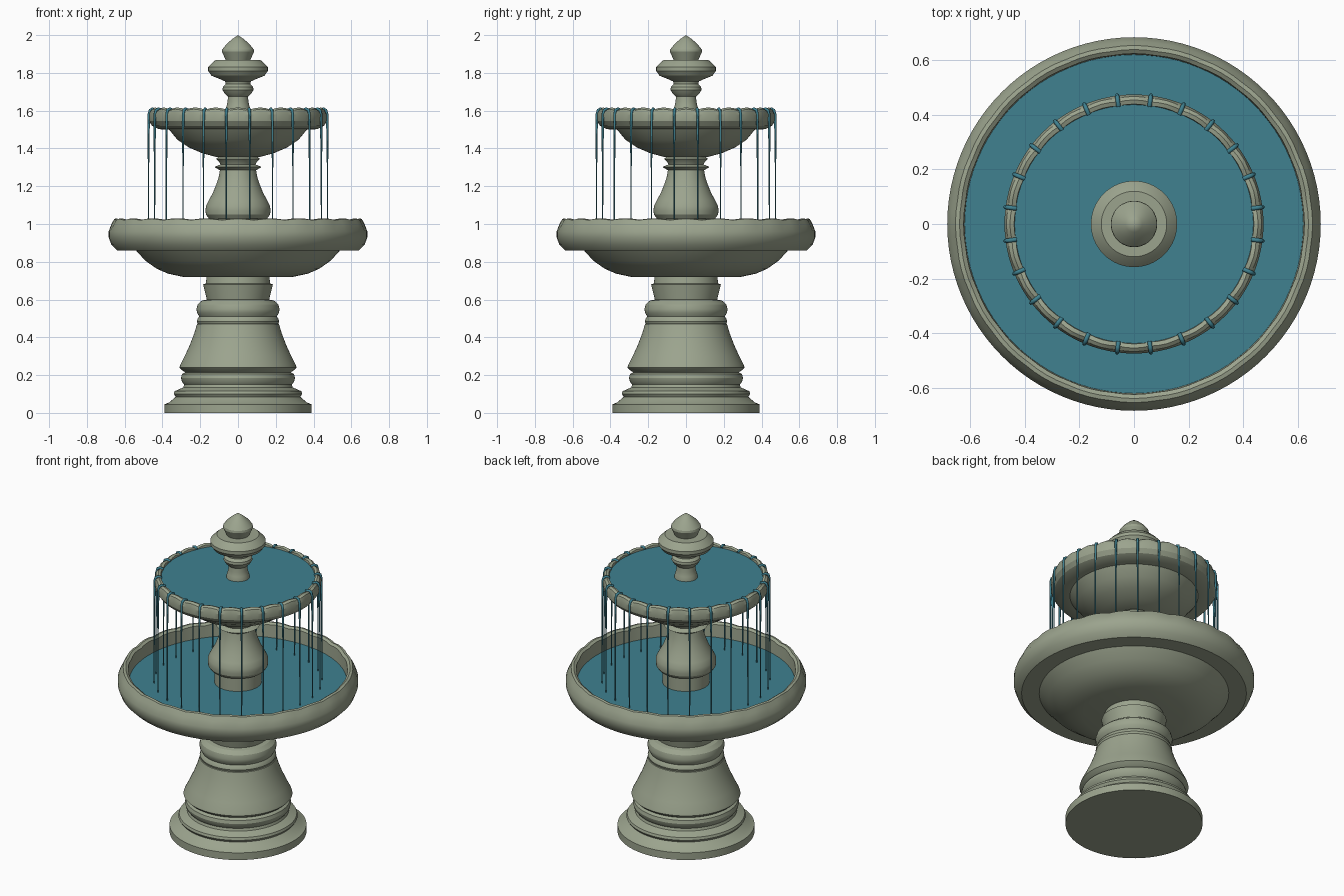
import bpy, bmesh
from math import sin, cos, pi, radians

SEG = 96      # sides of every turned part
LOBES = 24    # scallops on the rims, one water stream per notch


def material(name, rgb):
    m = bpy.data.materials.new(name)
    m.diffuse_color = (*rgb, 1)
    return m


stone = material("stone", (0.33, 0.37, 0.27))
water = material("water", (0.05, 0.22, 0.28))


def lathe(name, profile, mat, scallop=0.0, rim_z=99.0):
    """Turn (radius, z) points round z; points above rim_z get scalloped."""
    bm = bmesh.new()
    rings = []
    for r, z in profile:
        if r == 0:
            rings.append([bm.verts.new((0, 0, z))] * SEG)
            continue
        ring = []
        for i in range(SEG):
            a = 2 * pi * i / SEG
            notch = (1 - abs(cos(LOBES / 2 * a))) * scallop if z > rim_z else 0
            rr = r - notch * 0.3
            ring.append(bm.verts.new((rr * cos(a), rr * sin(a), z - notch)))
        rings.append(ring)
    for low, high in zip(rings, rings[1:]):
        for i in range(SEG):
            j = (i + 1) % SEG
            quad = list(dict.fromkeys((low[i], low[j], high[j], high[i])))
            bm.faces.new(quad)
    bmesh.ops.recalc_face_normals(bm, faces=bm.faces)
    mesh = bpy.data.meshes.new(name)
    bm.to_mesh(mesh)
    bm.free()
    mesh.materials.append(mat)
    ob = bpy.data.objects.new(name, mesh)
    bpy.context.collection.objects.link(ob)
    bpy.ops.object.select_all(action='DESELECT')
    ob.select_set(True)
    bpy.context.view_layer.objects.active = ob
    bpy.ops.object.shade_smooth_by_angle(angle=radians(28))
    return ob


# Moulded pedestal
lathe("pedestal", [
    (0, 0), (.39, 0), (.39, .045), (.365, .055), (.33, .085), (.34, .10),
    (.335, .115), (.29, .135), (.285, .15), (.297, .165), (.302, .185),
    (.297, .205), (.28, .215), (.295, .225), (.31, .24), (.305, .255),
    (.28, .305), (.255, .36), (.232, .42), (.217, .47), (.213, .472),
    (.218, .485), (.213, .50), (.205, .51), (.217, .53), (.22, .55),
    (.213, .575), (.19, .595), (.165, .60), (.185, .68), (.17, .685),
    (.165, .73), (0, .73)], stone)

# Large lower basin and its water
lathe("lower_basin", [
    (0, .72), (.29, .72), (.37, .737), (.43, .763), (.49, .805), (.54, .86),
    (.64, .86), (.67, .89), (.685, .93), (.685, .96), (.67, 1.0),
    (.655, 1.027), (.64, 1.03), (.625, 1.02), (.62, .92), (0, .92)],
    stone, .007, .99)
lathe("lower_water", [(0, .94), (.622, .94)], water)

# Vase shaped column between the basins
lathe("upper_column", [
    (.134, .92), (.134, 1.03), (.155, 1.03), (.17, 1.05), (.172, 1.07),
    (.17, 1.095), (.155, 1.125), (.133, 1.165), (.115, 1.21), (.102, 1.25),
    (.096, 1.285), (.105, 1.29), (.125, 1.302), (.105, 1.31), (.092, 1.315),
    (.10, 1.33), (.116, 1.345), (.10, 1.357), (.09, 1.37)], stone)

# Small upper basin and its water
lathe("upper_basin", [
    (0, 1.355), (.116, 1.355), (.19, 1.375), (.26, 1.405), (.32, 1.445),
    (.365, 1.50), (.42, 1.502), (.455, 1.52), (.472, 1.545), (.475, 1.58),
    (.468, 1.608), (.455, 1.617), (.44, 1.612), (.435, 1.58), (0, 1.58)],
    stone, .012, 1.6)
lathe("upper_water", [(0, 1.598), (.439, 1.598)], water)

# Finial: neck, cup and pointed bud
lathe("finial", [
    (.066, 1.58), (.066, 1.61), (.06, 1.625), (.055, 1.65), (.053, 1.675),
    (.07, 1.69), (.082, 1.71), (.08, 1.725), (.065, 1.74), (.068, 1.755),
    (.09, 1.765), (.14, 1.785), (.158, 1.81), (.158, 1.83), (.14, 1.85),
    (.12, 1.867), (.065, 1.867), (.075, 1.89), (.085, 1.912), (.083, 1.925),
    (.06, 1.953), (.03, 1.98), (0, 2.0)], stone)

# Thin tapering streams spilling through the notches
path = [(.435, 1.602, 1), (.455, 1.610, 1), (.47, 1.603, 1),
        (.476, 1.58, .9), (.477, 1.5, .75), (.478, 1.3, .5), (.478, .94, .4)]
curve = bpy.data.curves.new("streams", 'CURVE')
curve.dimensions = '3D'
curve.bevel_depth = .008
curve.bevel_resolution = 1
curve.use_fill_caps = True
curve.materials.append(water)
for k in range(LOBES):
    a = 2 * pi * (k + .5) / LOBES
    s = curve.splines.new('POLY')
    s.points.add(len(path) - 1)
    for p, (r, z, width) in zip(s.points, path):
        p.co = (r * cos(a), r * sin(a), z, 1)
        p.radius = width
bpy.context.collection.objects.link(bpy.data.objects.new("streams", curve))
